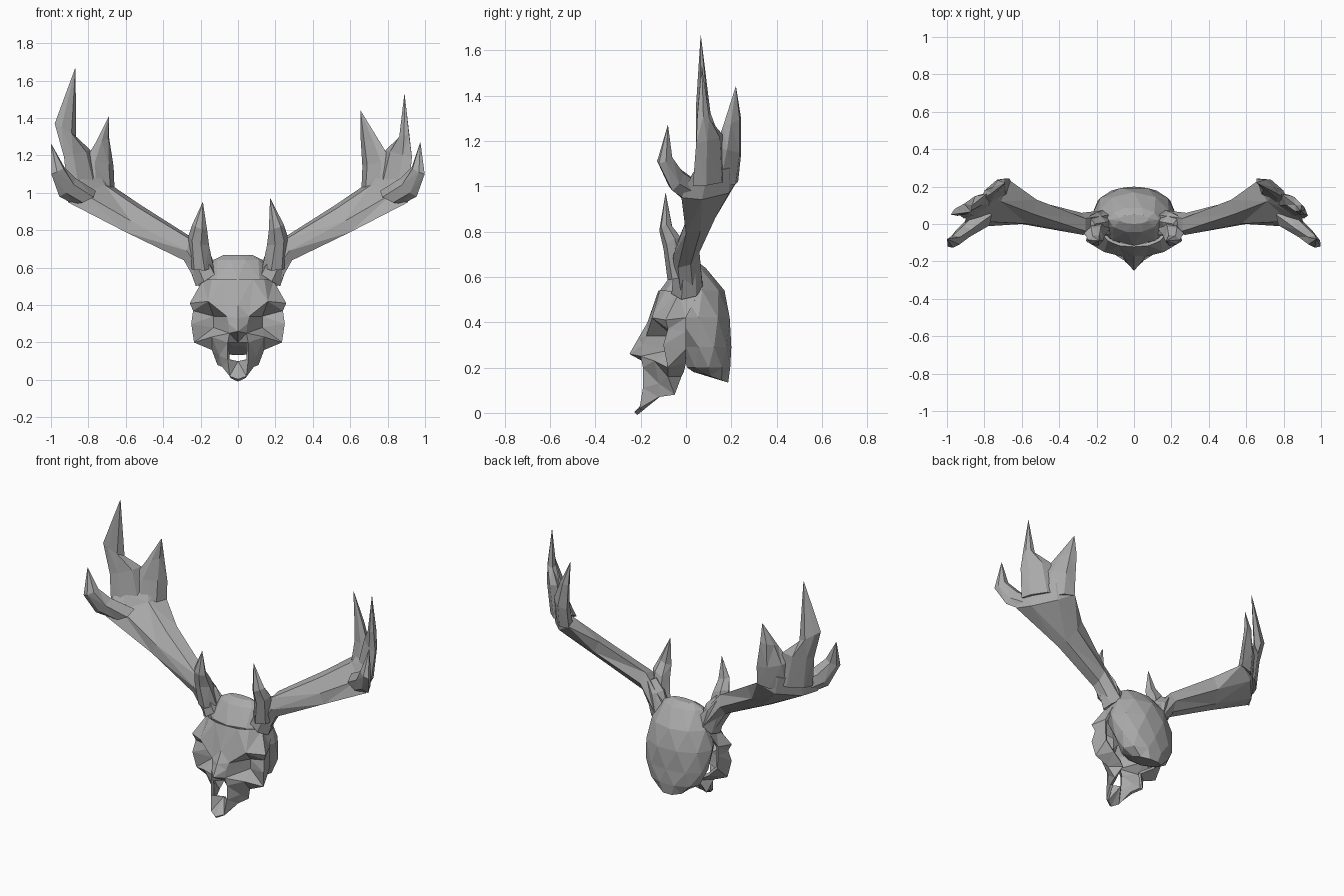
import bpy, bmesh, math
from mathutils import Vector

if "Cube" in bpy.data.objects:
    bpy.data.objects.remove(bpy.data.objects["Cube"])

bone = bpy.data.materials.new("bone grey")
bone.diffuse_color = (0.40, 0.40, 0.40, 1)
bone.use_nodes = True
bone.node_tree.nodes["Principled BSDF"].inputs["Base Color"].default_value = bone.diffuse_color


def finish(name, bm, triangulate=True):
    bmesh.ops.remove_doubles(bm, verts=bm.verts, dist=0.0005)
    if triangulate:
        bmesh.ops.triangulate(bm, faces=bm.faces)
    bmesh.ops.recalc_face_normals(bm, faces=bm.faces)
    me = bpy.data.meshes.new(name)
    bm.to_mesh(me)
    bm.free()
    me.materials.append(bone)
    ob = bpy.data.objects.new(name, me)
    bpy.context.collection.objects.link(ob)
    return ob


def skin(bm, rings):
    """Join successive rings of points and close both ends."""
    vs = [[bm.verts.new(p) for p in r] for r in rings]
    n = len(vs[0])
    for r, s in zip(vs, vs[1:]):
        for i in range(n):
            j = (i + 1) % n
            bm.faces.new((r[i], r[j], s[j], s[i]))
    bm.faces.new(vs[0][::-1])
    bm.faces.new(vs[-1])


def blade(name, side, sections, tip=None):
    """Six-sided limb; each section is (inner edge, outer edge, half thickness)."""
    if tip:
        sections = sections + [(tip, tip, 0)]
    secs = [(Vector(a), Vector(b), t) for a, b, t in sections]
    mids = [(a + b) / 2 for a, b, t in secs]
    rings, norm = [], None
    for i, (a, b, th) in enumerate(secs):
        along = mids[min(i + 1, len(mids) - 1)] - mids[max(i - 1, 0)]
        if (b - a).length > 0:
            norm = (b - a).cross(along).normalized()
        d = norm * th
        ring = [a, a.lerp(b, .3) + d, a.lerp(b, .75) + d * .8,
                b, a.lerp(b, .75) - d * .8, a.lerp(b, .3) - d]
        if th == 0:
            ring = [a + (r - a) * .02 for r in
                    [a + (q - mids[i - 1]) for q in rings[-1]]]
        rings.append(ring)
    bm = bmesh.new()
    skin(bm, [[(p.x * side, p.y, p.z) for p in r] for r in rings])
    return finish(name, bm)


# Cranium: stacked rings (height, half width, front y, back y)
levels = [(.668, .08, .0, .05), (.64, .135, -.045, .09), (.54, .195, -.115, .17),
          (.42, .222, -.09, .20), (.29, .205, -.02, .20), (.20, .165, .0, .20)]
bm = bmesh.new()
rings = []
for k, (z, w, yf, yb) in enumerate(levels):
    ring = []
    for i in range(10):
        t = math.tau * (i + .5 * (k % 2)) / 10 + math.pi / 2
        ring.append((w * math.cos(t), (yf + yb) / 2 + (yb - yf) / 2 * math.sin(t), z))
    rings.append(ring)
# Base of the skull dips towards the back
rings.append([(x * .6, .03 + y * .8, .18 - .28 * max(y - .03, 0)) for x, y, z in rings[-1]])
skin(bm, rings)
finish("cranium", bm)

# Face: half grid, centre line outwards, from forehead down to the muzzle tip
rows = [
    [(0, -.122, .54), (.08, -.116, .54), (.14, -.09, .54), (.19, -.03, .53), (.2, .04, .5)],
    [(0, -.17, .40), (.06, -.175, .34), (.16, -.15, .42), (.258, -.09, .41), (.225, .0, .42)],
    [(0, -.21, .33), (.05, -.19, .30), (.13, -.06, .34), (.24, -.08, .37), (.225, .0, .36)],
    [(0, -.25, .26), (.045, -.2, .25), (.13, -.06, .28), (.25, -.10, .3), (.22, .0, .28)],
    [(0, -.14, .2), (.055, -.19, .2), (.14, -.14, .23), (.235, -.08, .2), (.16, .0, .22)],
    [(0, -.14, .1), (.055, -.19, .11), (.10, -.12, .13), (.14, -.08, .16), (.1, -.01, .18)],
    [(0, -.228, .003), (.045, -.205, .02), (.085, -.12, .07), (.11, -.05, .08), (.07, -.02, .16)],
]
bm = bmesh.new()
for s in (1, -1):
    g = [[bm.verts.new((x * s, y, z)) for x, y, z in r] for r in rows]
    for i in range(len(rows) - 1):
        for j in range(4):
            if (i, j) != (4, 0):            # open nasal cavity
                q = (g[i][j], g[i][j + 1], g[i + 1][j + 1], g[i + 1][j])
                bm.faces.new(q if s > 0 else q[::-1])
face = finish("face", bm)
if sum(p.normal.y * p.area for p in face.data.polygons) > 0:
    face.data.flip_normals()
mod = face.modifiers.new("bone thickness", 'SOLIDIFY')
mod.thickness = .018
mod.offset = -1

# Antlers: the two sides share beams and differ slightly in their tines
for side, label, a_tip, b_out, b_tip, c_tip, brow_tip in (
        (1, "right", (.655, .22, 1.44), (.915, .05, 1.31), (.89, .07, 1.53), (.975, -.08, 1.27), (.172, -.09, .97)),
        (-1, "left", (.69, .22, 1.41), (.98, .05, 1.37), (.87, .065, 1.665), (.998, -.08, 1.26), (.188, -.09, .95))):
    blade("antler_beam_" + label, side, [
        ((.12, .05, .60), (.21, -.02, .50), .05),
        ((.26, .03, .77), (.29, -.035, .64), .055),
        ((.52, .13, .935), (.60, .0, .79), .05),
        ((.66, .23, 1.03), (.91, -.02, .95), .055),
        ((.70, .23, 1.10), (.90, .03, 1.06), .03)])
    blade("rear_tine_" + label, side, [
        ((.66, .23, 1.02), (.82, .09, 1.0), .04),
        ((.665, .243, 1.14), (.82, .13, 1.17), .035),
        ((a_tip[0], .243, 1.30), (.76, .165, 1.27), .022)], a_tip)
    blade("upper_tine_" + label, side, [
        ((.74, .17, 1.03), (.91, .03, 1.0), .04),
        ((.79, .16, 1.23), (.93, .045, 1.19), .03),
        ((.865, .10, 1.30), b_out, .025)], b_tip)
    blade("outer_tine_" + label, side, [
        ((.76, .05, 1.01), (.88, .0, .94), .05),
        ((.87, -.03, 1.08), (.955, -.06, .98), .035),
        ((.93, -.07, 1.14), (.998, -.12, 1.10), .03)], c_tip)
    blade("brow_tine_" + label, side, [
        ((.13, -.03, .60), (.26, -.01, .60), .06),
        ((.155, -.06, .72), (.265, -.05, .77), .045),
        ((.165, -.09, .80), (.245, -.085, .83), .03)], brow_tip)
    # Burr where the antler meets the skull
    blade("antler_base_" + label, side, [
        ((.11, .02, .58), (.225, -.02, .50), .07),
        ((.15, .01, .68), (.275, -.01, .64), .06),
        ((.21, .0, .74), (.29, -.01, .70), .045)])
